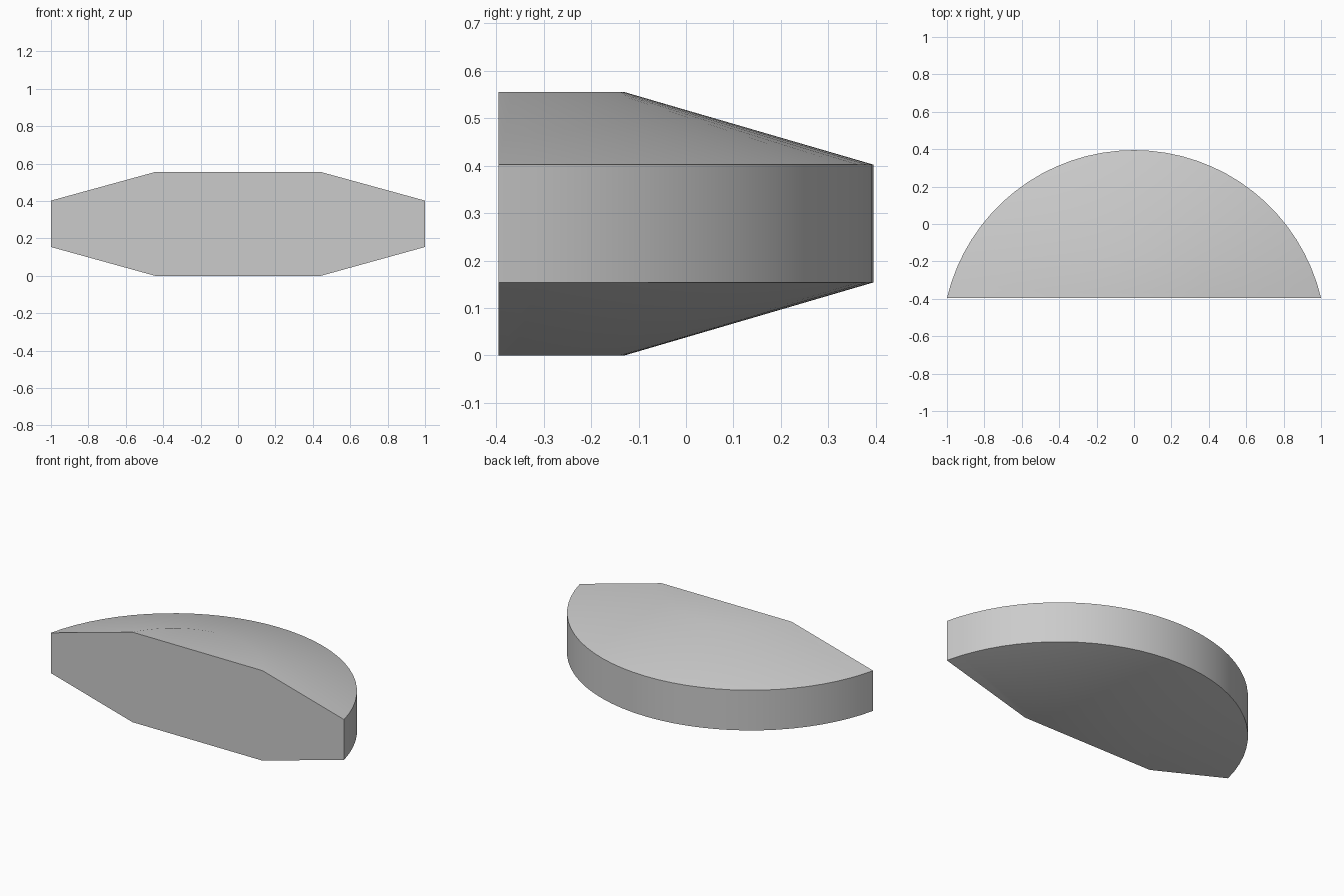
import bpy, bmesh
from math import sin, cos, asin, radians

cube = bpy.data.objects.get("Cube")
if cube:
    bpy.data.objects.remove(cube, do_unlink=True)

SEGMENTS = 32
FRONT_Y = -0.395    # flat cut face
CENTRE_Y = -0.633   # shared centre of both arcs
OUTER_R, INNER_R = 1.028, 0.503


def arc(bm, radius, z):
    """Arc of vertices running from one end of the flat cut to the other."""
    half = asin((radius**2 - (FRONT_Y - CENTRE_Y)**2)**0.5 / radius)
    angles = [half * (1 - 2 * i / SEGMENTS) for i in range(SEGMENTS + 1)]
    return [bm.verts.new((radius * sin(a), CENTRE_Y + radius * cos(a), z)) for a in angles]


# Segment of a disc with sloped upper and lower shoulders
bm = bmesh.new()
rings = [arc(bm, r, z) for r, z in
         ((INNER_R, 0), (OUTER_R, 0.154), (OUTER_R, 0.402), (INNER_R, 0.555))]
for low, high in zip(rings, rings[1:]):
    for i in range(SEGMENTS):
        bm.faces.new((low[i], low[i + 1], high[i + 1], high[i]))

# Flat bottom, flat top and the front cut
bm.faces.new(rings[0])
bm.faces.new(rings[-1])
bm.faces.new([r[0] for r in rings] + [r[-1] for r in reversed(rings)])
bmesh.ops.recalc_face_normals(bm, faces=bm.faces)

mesh = bpy.data.meshes.new("half_disc_block")
bm.to_mesh(mesh)
bm.free()
block = bpy.data.objects.new("half_disc_block", mesh)
bpy.context.collection.objects.link(block)

# Plain grey
grey = bpy.data.materials.new("light_grey")
grey.use_nodes = True
colour = (0.6, 0.6, 0.6, 1)
grey.diffuse_color = colour
grey.node_tree.nodes["Principled BSDF"].inputs["Base Color"].default_value = colour
mesh.materials.append(grey)

bpy.ops.object.select_all(action="DESELECT")
block.select_set(True)
bpy.context.view_layer.objects.active = block
bpy.ops.object.shade_smooth_by_angle(angle=radians(30))
